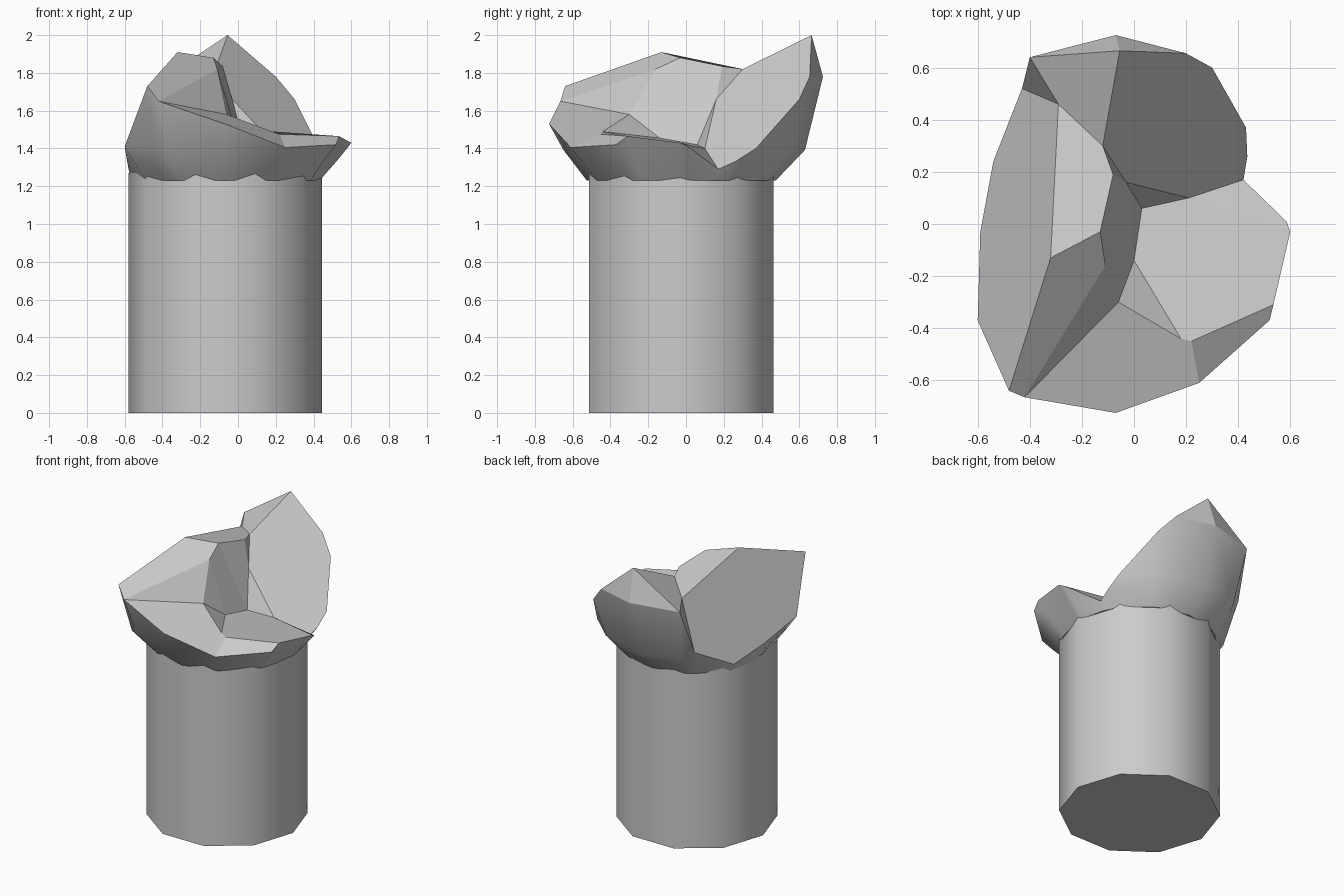
import bpy, bmesh, math
from mathutils import Vector

if "Cube" in bpy.data.objects:
    bpy.data.objects.remove(bpy.data.objects["Cube"])

CX, CY, R = -0.0675, -0.025, 0.5125

# Ten-sided shaft
bpy.ops.mesh.primitive_cylinder_add(vertices=10, radius=R, depth=1.27,
                                    location=(CX, CY, 0.635), rotation=(0, 0, math.pi / 2))
shaft = bpy.context.object
shaft.name = "shaft"
bpy.ops.object.transform_apply(rotation=True, location=False, scale=False)
bpy.ops.object.shade_smooth_by_angle(angle=math.radians(40))

# Broken head: outer rim, counter-clockwise from +x
rim = [(.6, -.03, 1.43), (.585, .01, 1.41), (.42, .17, 1.29), (.435, .26, 1.33),
       (.43, .37, 1.40), (.3, .6, 1.66), (.2, .655, 1.78), (-.07, .725, 1.78),
       (-.4, .64, 1.77), (-.43, .52, 1.45), (-.54, .24, 1.29), (-.59, -.03, 1.35),
       (-.6, -.37, 1.41), (-.48, -.64, 1.73), (-.42, -.665, 1.65), (-.07, -.725, 1.53),
       (.25, -.61, 1.405), (.52, -.37, 1.42), (.535, -.31, 1.465)]

# Ridge, wall and floor corners inside the rim
inner = {"P": (-.055, .665, 2.0), "A": (-.12, .3, 1.82), "B": (-.29, .46, 1.77),
         "Q": (-.32, -.13, 1.91), "R": (-.13, -.03, 1.88), "S": (-.08, .19, 1.835),
         "X": (-.11, -.16, 1.82), "D": (-.03, .16, 1.66), "U": (.21, .1, 1.40),
         "E": (.03, .06, 1.42), "F": (0, -.14, 1.455), "G": (-.06, -.3, 1.58),
         "V": (.18, -.44, 1.49), "W": (.22, -.45, 1.475)}

# Flat fracture facets by corner name (numbers are rim corners)
facets = ["P A D U 2 3 4 5 6", "P 8 B A", "P 7 8", "P 6 7", "8 9 B",
          "B 9 10 11 12 13 Q", "B Q R S A", "A S D", "Q 13 14 X R",
          "X 14 G", "X G F", "R X F E", "R E D S", "14 15 16 W V G",
          "G V F", "F V W 18 0 U E", "U 0 1 2", "E U D", "W 16 17 18"]

bm = bmesh.new()
v = {k: bm.verts.new(p) for k, p in inner.items()}
top, mid, low = [], [], []
for i, p in enumerate(rim):
    v[str(i)] = bm.verts.new(p)
    top.append(v[str(i)])
    d = Vector((p[0] - CX, p[1] - CY))
    r, d = d.length, d.normalized()
    rm = 0.5 + 0.62 * (r - 0.5)
    zm = 1.23 + 0.6 * (min(p[2], 1.5) - 1.23)
    mid.append(bm.verts.new((CX + d.x * rm, CY + d.y * rm, zm)))
    low.append(bm.verts.new((CX + d.x * 0.5, CY + d.y * 0.5, 1.23)))

for f in facets:
    bm.faces.new([v[k] for k in f.split()])

# Rounded underside shell
n = len(rim)
for a, b in ((top, mid), (mid, low)):
    for i in range(n):
        j = (i + 1) % n
        bm.faces.new((a[i], b[i], b[j], a[j])).smooth = True
bm.faces.new(low)
bmesh.ops.recalc_face_normals(bm, faces=bm.faces[:])

mesh = bpy.data.meshes.new("broken_head")
bm.to_mesh(mesh)
bm.free()
head = bpy.data.objects.new("broken_head", mesh)
bpy.context.collection.objects.link(head)
